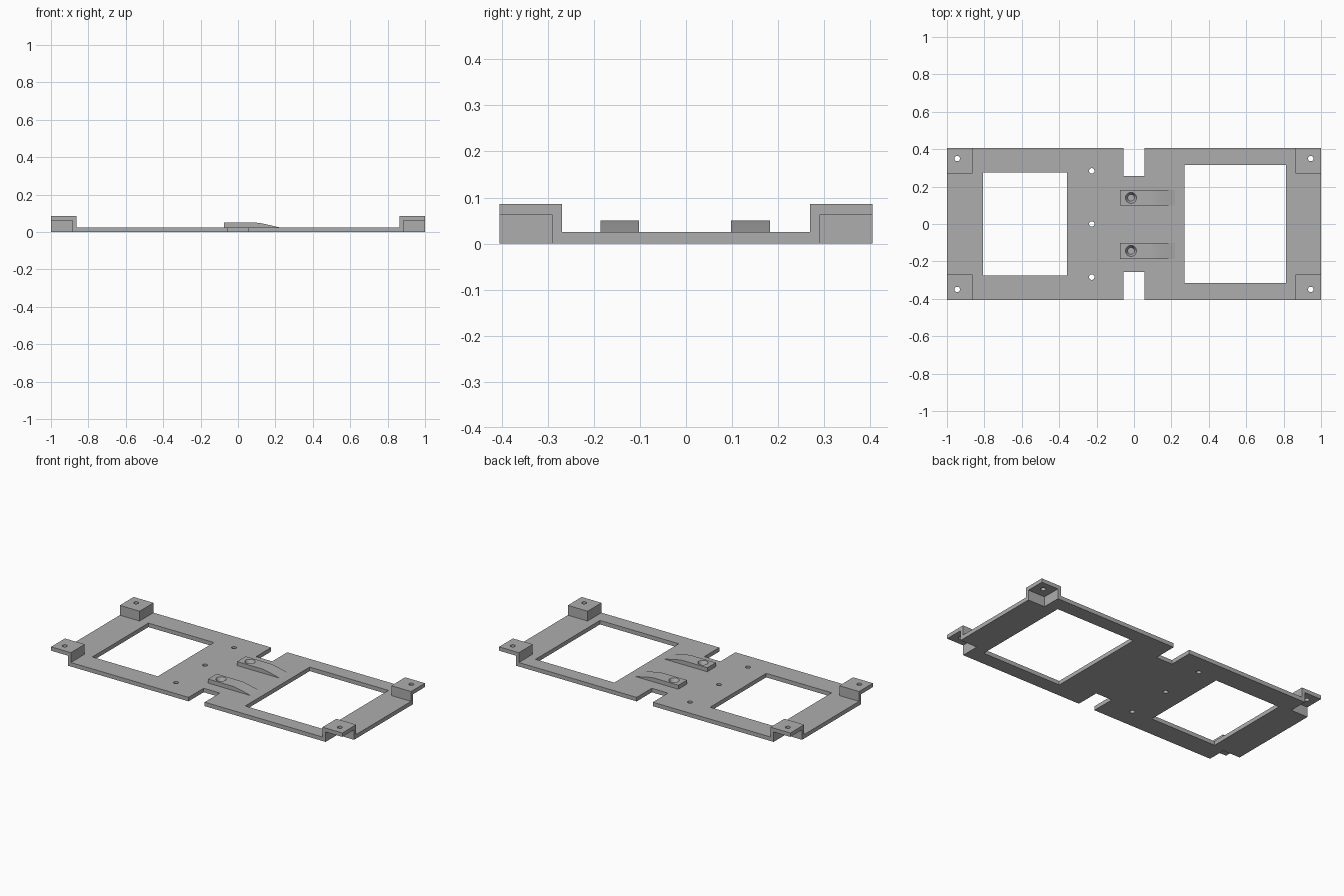
import bpy
import bmesh
from mathutils import Matrix

if "Cube" in bpy.data.objects:
    bpy.data.objects.remove(bpy.data.objects["Cube"])

grey = bpy.data.materials.new("plain grey")
grey.use_nodes = True
colour = (0.42, 0.42, 0.42, 1)
grey.diffuse_color = colour
grey.node_tree.nodes["Principled BSDF"].inputs["Base Color"].default_value = colour

HALF_Y, TOP, PLATE = 0.405, 0.086, 0.025
TAB_X, TAB_Y, WALL, ROOF = 0.864, 0.269, 0.021, 0.062


def make(name, bm):
    bmesh.ops.recalc_face_normals(bm, faces=bm.faces)
    mesh = bpy.data.meshes.new(name)
    bm.to_mesh(mesh)
    bm.free()
    mesh.materials.append(grey)
    ob = bpy.data.objects.new(name, mesh)
    bpy.context.collection.objects.link(ob)
    return ob


def box(name, x0, x1, y0, y1, z0, z1):
    bm = bmesh.new()
    bmesh.ops.create_cube(bm, size=1)
    for v in bm.verts:
        v.co.x = x1 if v.co.x > 0 else x0
        v.co.y = y1 if v.co.y > 0 else y0
        v.co.z = z1 if v.co.z > 0 else z0
    return make(name, bm)


def cone(name, x, y, z0, z1, r0, r1):
    bm = bmesh.new()
    bmesh.ops.create_cone(bm, cap_ends=True, segments=32, radius1=r0, radius2=r1,
                          depth=z1 - z0, matrix=Matrix.Translation((x, y, (z0 + z1) / 2)))
    return make(name, bm)


def cut(target, cutter):
    mod = target.modifiers.new("cut", 'BOOLEAN')
    mod.operation, mod.solver, mod.object = 'DIFFERENCE', 'EXACT', cutter
    bpy.context.view_layer.objects.active = target
    bpy.ops.object.modifier_apply(modifier=mod.name)
    bpy.data.objects.remove(cutter)


def smooth(ob):
    bpy.ops.object.select_all(action='DESELECT')
    ob.select_set(True)
    bpy.context.view_layer.objects.active = ob
    bpy.ops.object.shade_smooth_by_angle(angle=0.5)


# Base plate: a slab milled down to leave raised corners
plate = box("base_plate", -1, 1, -HALF_Y, HALF_Y, 0, TOP)
cut(plate, box("mill_x", -TAB_X, TAB_X, -1, 1, PLATE, 1))
cut(plate, box("mill_y", -2, 2, -TAB_Y, TAB_Y, PLATE, 1))

# Two large windows
cut(plate, box("small_window", -0.808, -0.358, -0.275, 0.275, -1, 1))
cut(plate, box("large_window", 0.271, 0.812, -0.316, 0.316, -1, 1))

for sy in (-1, 1):
    # Edge notch
    cut(plate, box("notch", -0.056, 0.055, *sorted((sy * 0.257, sy)), -1, 1))
    # Hollow under each corner tab, open on the outside, and its screw hole
    for sx in (-1, 1):
        xs = sorted((sx * (TAB_X + WALL), sx * 2))
        ys = sorted((sy * (TAB_Y + WALL), sy))
        cut(plate, box("hollow", *xs, *ys, -1, ROOF))
        cut(plate, cone("tab_hole", sx * 0.945, sy * 0.35, -1, 1, 0.0145, 0.0145))

# Row of holes through the plate
for y in (-0.284, 0, 0.284):
    cut(plate, cone("plate_hole", -0.226, y, -1, 1, 0.0145, 0.0145))
smooth(plate)

# Two ramped cable clips with a tapered blind hole
profile = [(-0.075, 0.02), (-0.075, 0.05), (0.095, 0.05), (0.12, 0.047),
           (0.15, 0.041), (0.185, 0.033), (0.219, 0.025), (0.219, 0.02)]
for side, y in (("right", -0.144), ("left", 0.14)):
    bm = bmesh.new()
    face = bm.faces.new([bm.verts.new((x, y - 0.042, z)) for x, z in profile])
    ext = bmesh.ops.extrude_face_region(bm, geom=[face])
    moved = [g for g in ext["geom"] if isinstance(g, bmesh.types.BMVert)]
    bmesh.ops.translate(bm, verts=moved, vec=(0, 0.084, 0))
    clip = make("clip_" + side, bm)
    cut(clip, cone("clip_hole", -0.016, y, 0.027, 0.053, 0.018, 0.031))
    smooth(clip)
